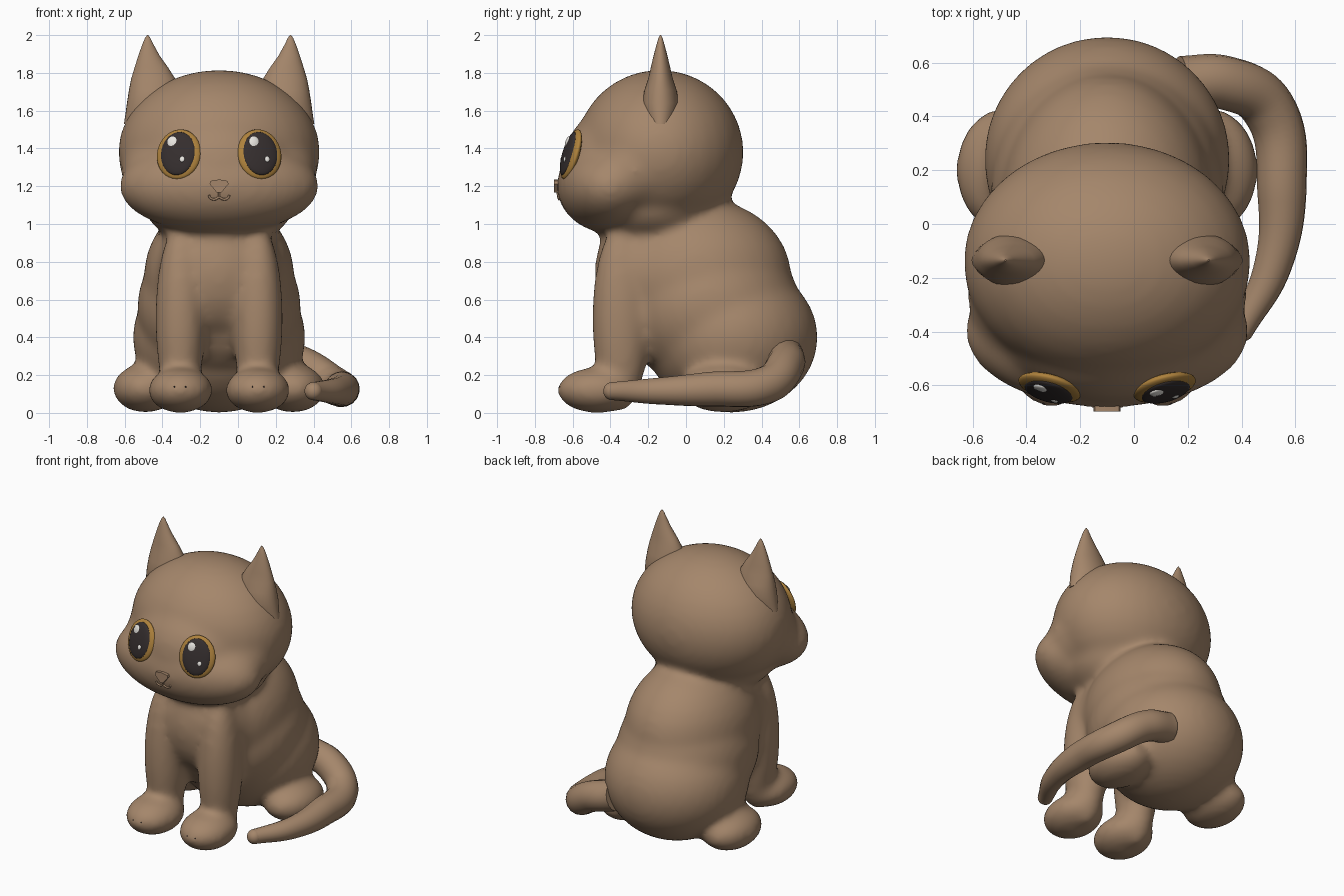
import bpy, bmesh
from math import cos, sin, tau
from mathutils import Matrix, Vector

CX = -0.10  # the body is offset because the tail swings out to one side

old = bpy.data.objects.get("Cube")
if old:
    bpy.data.objects.remove(old, do_unlink=True)


def material(name, rgb):
    m = bpy.data.materials.new(name)
    m.use_nodes = True
    m.diffuse_color = (*rgb, 1)
    bsdf = m.node_tree.nodes["Principled BSDF"]
    bsdf.inputs["Base Color"].default_value = (*rgb, 1)
    bsdf.inputs["Roughness"].default_value = 0.7
    return m


FUR = material("brown fur", (0.375, 0.24, 0.147))
AMBER = material("amber", (0.42, 0.22, 0.045))
DARK = material("dark pupil", (0.035, 0.027, 0.027))
WHITE = material("white glint", (0.8, 0.78, 0.74))


def make(name, bm, mat):
    me = bpy.data.meshes.new(name)
    bm.to_mesh(me)
    bm.free()
    me.materials.append(mat)
    ob = bpy.data.objects.new(name, me)
    bpy.context.collection.objects.link(ob)
    me.shade_smooth()
    return ob


def ball(bm, center, half, frame=None, seg=32):
    mat = Matrix.Translation(center) @ (frame or Matrix()) @ Matrix.Diagonal((*half, 1))
    bmesh.ops.create_uvsphere(bm, u_segments=seg, v_segments=seg // 2, radius=1, matrix=mat)


def select_only(ob):
    bpy.ops.object.select_all(action="DESELECT")
    ob.select_set(True)
    bpy.context.view_layer.objects.active = ob


# Body and head: overlapping volumes fused into one soft skin
central = [
    ((0, -0.14, 1.38), (0.537, 0.447, 0.437)),   # skull
    ((0, -0.40, 1.20), (0.532, 0.285, 0.25)),    # cheeks
    ((0, -0.27, 1.28), (0.522, 0.33, 0.30)),     # temples
    ((0, -0.34, 1.29), (0.42, 0.325, 0.34)),     # face
    ((0, -0.19, 1.10), (0.40, 0.37, 0.22)),      # jaw
    ((0, 0.06, 0.72), (0.40, 0.50, 0.42)),       # upper back
    ((0, 0.12, 0.56), (0.435, 0.485, 0.42)),     # belly
    ((0, -0.20, 0.74), (0.33, 0.285, 0.36)),     # chest
    ((0, 0.24, 0.40), (0.46, 0.46, 0.40)),       # rump
]
paired = [
    ((0.205, -0.345, 0.50), (0.135, 0.155, 0.50)),  # front leg
    ((0.205, -0.47, 0.12), (0.175, 0.215, 0.122)),  # front paw
    ((0.39, 0.20, 0.13), (0.175, 0.235, 0.13)),     # hind paw
]
bm = bmesh.new()
for (x, y, z), half in central:
    ball(bm, (CX + x, y, z), half)
for (x, y, z), half in paired:
    for side in (-1, 1):
        ball(bm, (CX + side * x, y, z), half)
body = make("body", bm, FUR)
select_only(body)
remesh = body.modifiers.new("fuse", "REMESH")
remesh.mode = "VOXEL"
remesh.voxel_size = 0.02
remesh.use_smooth_shade = True
soften = body.modifiers.new("soften", "SMOOTH")
soften.factor = 0.5
soften.iterations = 28
for mod in ("fuse", "soften"):
    bpy.ops.object.modifier_apply(modifier=mod)
bpy.context.view_layer.update()


def face_point(x, z):
    return body.ray_cast(Vector((x, -2, z)), Vector((0, 1, 0)))[1]


# Ears: stacked ellipses given as height, half width, half depth and inward lean
ear_sections = [(1.53, 0.137, 0.072, 0), (1.58, 0.137, 0.09, 0.008), (1.64, 0.136, 0.098, 0.015),
                (1.71, 0.128, 0.085, 0.018), (1.77, 0.116, 0.065, 0.018),
                (1.83, 0.088, 0.051, 0.008), (1.89, 0.057, 0.037, -0.004),
                (1.95, 0.03, 0.021, -0.01), (1.985, 0.014, 0.011, -0.011),
                (2.0, 0.003, 0.003, -0.011)]
SEG = 32
for side, label in ((1, "left"), (-1, "right")):
    bm = bmesh.new()
    rings = [[bm.verts.new((CX + side * (0.367 - lean) + rx * cos(tau * i / SEG),
                            -0.135 + ry * sin(tau * i / SEG), z)) for i in range(SEG)]
             for z, rx, ry, lean in ear_sections]
    for low, high in zip(rings, rings[1:]):
        for i in range(SEG):
            j = (i + 1) % SEG
            bm.faces.new((low[i], low[j], high[j], high[i]))
    bm.faces.new(rings[0][::-1])
    bm.faces.new(rings[-1])
    ear = make(label + "_ear", bm, FUR)
    select_only(ear)
    bpy.ops.object.shade_smooth_by_angle(angle=0.9)

# Eyes: amber rim, domed pupil and two glints, which sit on the same side in both eyes
for side, label in ((1, "left"), (-1, "right")):
    center = face_point(CX + side * 0.213, 1.368)
    normal = Vector((side * 0.25, -0.92, 0.28)).normalized()
    frame = normal.to_track_quat("Z", "Y").to_matrix().to_4x4()
    layers = [
        ("eye_rim", AMBER, (0, 0, 0.002), (0.12, 0.138, 0.032)),
        ("pupil", DARK, (0, 0, 0.018), (0.094, 0.119, 0.022)),
        ("large_glint", WHITE, (-0.032, 0.060, 0.031), (0.028, 0.031, 0.010)),
        ("small_glint", WHITE, (0.030, -0.036, 0.036), (0.014, 0.016, 0.007)),
    ]
    for part, mat, offset, half in layers:
        bm = bmesh.new()
        ball(bm, center + frame.to_3x3() @ Vector(offset), half, frame)
        make(label + "_" + part, bm, mat)


def tube(name, points, radii, mat):
    cu = bpy.data.curves.new(name, "CURVE")
    cu.dimensions = "3D"
    cu.bevel_depth = 1
    cu.bevel_resolution = 6
    cu.use_fill_caps = True
    cu.resolution_u = 10
    sp = cu.splines.new("BEZIER")
    sp.bezier_points.add(len(points) - 1)
    for bp, p, r in zip(sp.bezier_points, points, radii):
        bp.co = p
        bp.radius = r
        bp.handle_left_type = bp.handle_right_type = "AUTO"
    cu.materials.append(mat)
    ob = bpy.data.objects.new(name, cu)
    bpy.context.collection.objects.link(ob)
    select_only(ob)
    bpy.ops.object.convert(target="MESH")
    bpy.context.object.data.shade_smooth()


# Tail: sweeps from the rump round the left side to the front
tube("tail", [(0.17, 0.525, 0.30), (0.34, 0.525, 0.25), (0.50, 0.43, 0.15), (0.55, 0.12, 0.125),
              (0.515, -0.16, 0.115), (0.40, -0.39, 0.115)],
     [0.10, 0.10, 0.10, 0.092, 0.07, 0.048], FUR)
bm = bmesh.new()
ball(bm, (0.40, -0.39, 0.115), (0.048, 0.048, 0.048))
make("tail_tip", bm, FUR)

# Nose: small rounded triangular wedge
nose_y = face_point(CX, 1.2).y
bm = bmesh.new()
outline = [(-0.045, 1.228), (0, 1.236), (0.045, 1.228), (0.05, 1.212), (0.012, 1.166),
           (-0.012, 1.166), (-0.05, 1.212)]
f = bm.faces.new([bm.verts.new((CX + x, nose_y + 0.015, z)) for x, z in outline])
ext = bmesh.ops.extrude_face_region(bm, geom=[f])
bmesh.ops.translate(bm, vec=(0, -0.033, 0),
                    verts=[v for v in ext["geom"] if isinstance(v, bmesh.types.BMVert)])
bmesh.ops.recalc_face_normals(bm, faces=bm.faces)
nose = make("nose", bm, FUR)
select_only(nose)
bpy.ops.object.shade_smooth_by_angle(angle=0.6)


# Mouth: a short stem and two curled lines lying on the muzzle
def on_face(x, z):
    return face_point(CX + x, z) + Vector((0, -0.004, 0))


tube("mouth_stem", [on_face(0, 1.17), on_face(0, 1.143)], [0.005] * 2, FUR)
for side, label in ((1, "left"), (-1, "right")):
    tube(label + "_mouth_line", [on_face(side * x, z) for x, z in
         ((0, 1.143), (0.022, 1.131), (0.045, 1.136), (0.054, 1.152))], [0.006] * 4, FUR)

# Toe marks: tiny dots on the front paws
for side, label in ((1, "left"), (-1, "right")):
    bm = bmesh.new()
    for dx in (-0.03, 0.03):
        ball(bm, face_point(CX + side * 0.207 + dx, 0.138), (0.004, 0.004, 0.004), seg=8)
    make(label + "_toe_marks", bm, DARK)
